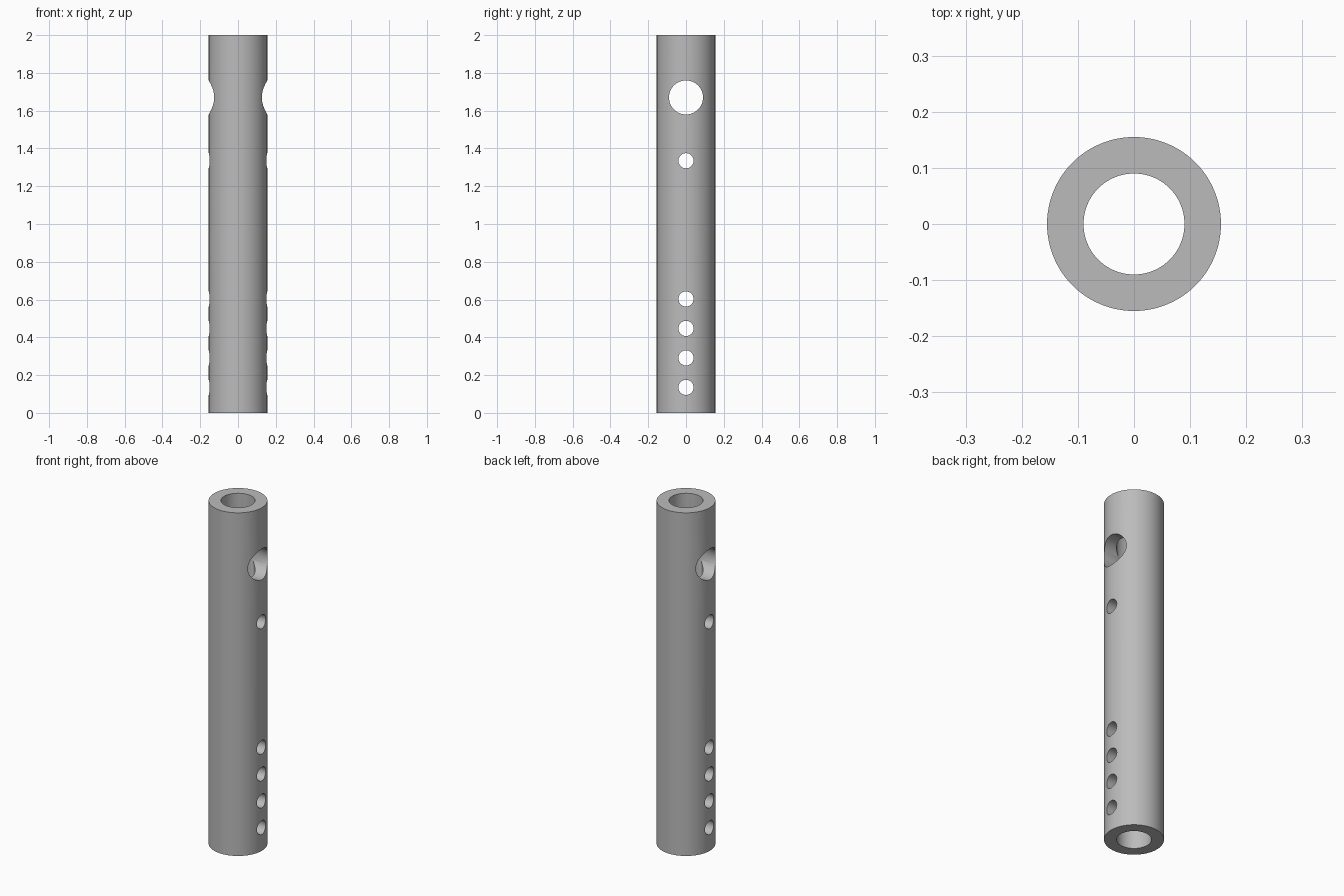
import bpy
import math

if "Cube" in bpy.data.objects:
    bpy.data.objects.remove(bpy.data.objects["Cube"], do_unlink=True)

HEIGHT = 2.0
OUTER, BORE = 0.155, 0.09
HOLES = [(1.67, 0.09), (1.335, 0.04)] + [(0.135 + 0.156 * i, 0.04) for i in range(4)]

grey = bpy.data.materials.new("plain grey")
grey.use_nodes = True
colour = (0.5, 0.5, 0.5, 1)
grey.diffuse_color = colour
grey.node_tree.nodes["Principled BSDF"].inputs["Base Color"].default_value = colour


def cylinder(name, radius, depth, z, sides, tilt=0.0):
    bpy.ops.mesh.primitive_cylinder_add(
        vertices=sides, radius=radius, depth=depth,
        location=(0, 0, z), rotation=(0, tilt, 0))
    obj = bpy.context.object
    obj.name = name
    obj.data.materials.append(grey)
    return obj


def cut(target, cutter):
    cutter.hide_render = True
    mod = target.modifiers.new("cut", 'BOOLEAN')
    mod.operation = 'DIFFERENCE'
    mod.solver = 'EXACT'
    mod.object = cutter
    bpy.context.view_layer.objects.active = target
    bpy.ops.object.modifier_apply(modifier=mod.name)
    bpy.data.objects.remove(cutter, do_unlink=True)


# Round tube with a bore running its full length
tube = cylinder("drilled_tube", OUTER, HEIGHT, HEIGHT / 2, 96)
cut(tube, cylinder("bore_cutter", BORE, HEIGHT * 1.2, HEIGHT / 2, 96))

# Cross holes drilled through both walls from side to side
for z, radius in HOLES:
    cut(tube, cylinder("hole_cutter", radius, OUTER * 4, z, 64, math.pi / 2))

# Smooth walls with crisp rims
bpy.ops.object.select_all(action='DESELECT')
tube.select_set(True)
bpy.context.view_layer.objects.active = tube
bpy.ops.object.shade_smooth_by_angle(angle=math.radians(30))
